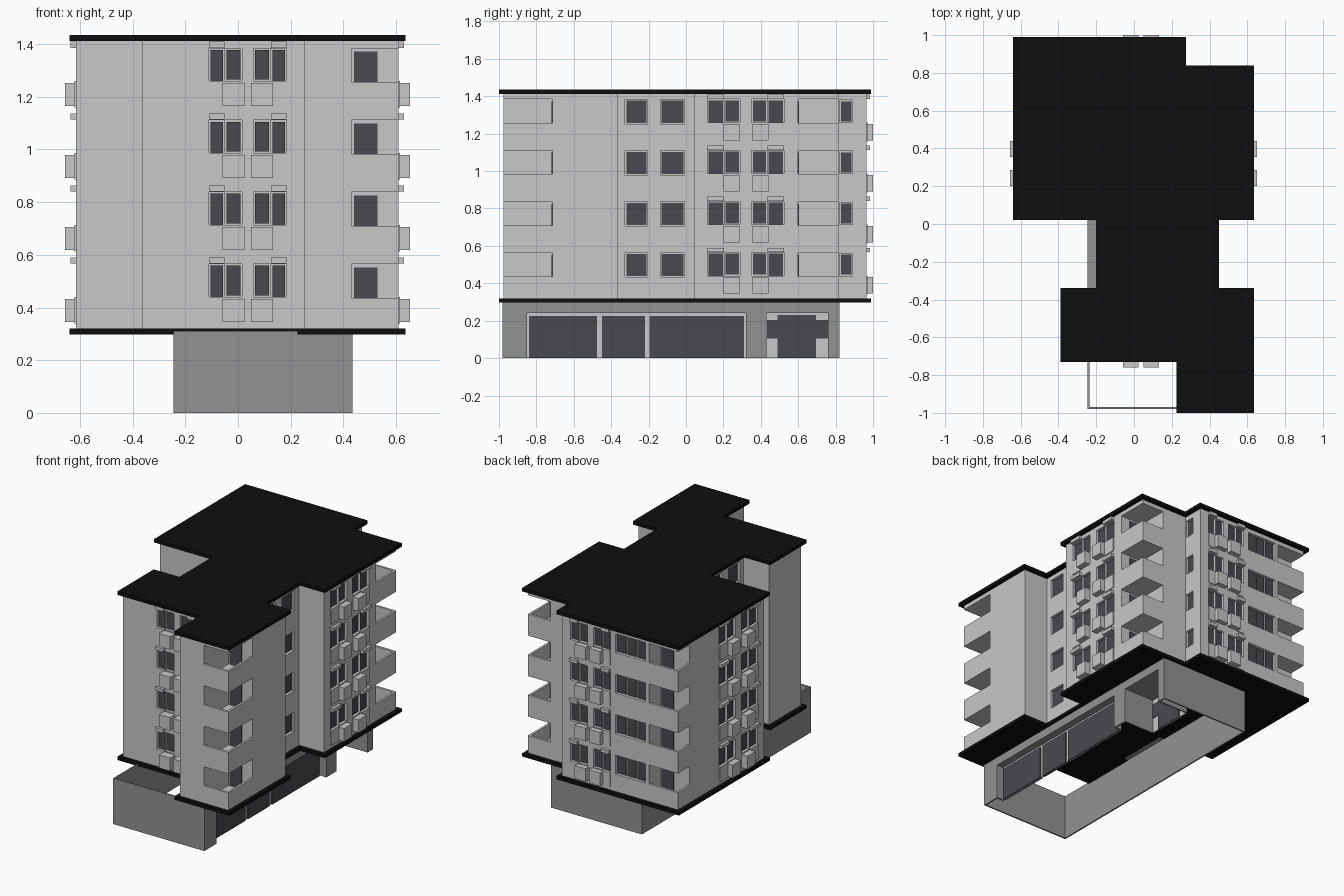
import bpy, bmesh

if "Cube" in bpy.data.objects:
    bpy.data.objects.remove(bpy.data.objects["Cube"])

def material(name, rgb):
    m = bpy.data.materials.new(name)
    m.diffuse_color = (*rgb, 1)
    m.use_nodes = True
    m.node_tree.nodes["Principled BSDF"].inputs["Base Color"].default_value = m.diffuse_color
    return m

WALL = material("light grey render", (0.58, 0.58, 0.58))
BASE = material("mid grey base", (0.29, 0.29, 0.29))
GLASS = material("dark glass", (0.068, 0.066, 0.077))
BLACK = material("black slab", (0.0045, 0.0045, 0.0045))

# Plan outline of the upper storeys; slabs overhang the walls by O
O = 0.025
PLAN = [(-0.615, 0.045), (-0.175, 0.045), (-0.175, -0.365), (-0.365, -0.365),
        (-0.365, -0.705), (0.25, -0.705), (0.25, -0.975), (0.61, -0.975),
        (0.61, -0.365), (0.425, -0.365), (0.425, 0.045), (0.61, 0.045),
        (0.61, 0.815), (0.25, 0.815), (0.25, 0.965), (-0.615, 0.965)]
FLOORS = [0.273 * i for i in range(4)]

def finish(name, bm, mat):
    bmesh.ops.recalc_face_normals(bm, faces=bm.faces)
    me = bpy.data.meshes.new(name)
    bm.to_mesh(me)
    bm.free()
    me.materials.append(mat)
    ob = bpy.data.objects.new(name, me)
    bpy.context.collection.objects.link(ob)
    return ob

def boxes(name, mat, items):
    """One object from (x0, x1, y0, y1, z0, z1) boxes."""
    bm = bmesh.new()
    for x0, x1, y0, y1, z0, z1 in items:
        vs = bmesh.ops.create_cube(bm, size=1)["verts"]
        for v in vs:
            v.co = ((x0 + x1) / 2 + v.co.x * (x1 - x0),
                    (y0 + y1) / 2 + v.co.y * (y1 - y0),
                    (z0 + z1) / 2 + v.co.z * (z1 - z0))
    return finish(name, bm, mat)

def offset_plan(d):
    """Push the right-angled outline outwards by d."""
    out, n = [], len(PLAN)
    for i, (x, y) in enumerate(PLAN):
        px, py = PLAN[i - 1]
        nx, ny = PLAN[(i + 1) % n]
        sign = lambda a: (a > 1e-6) - (a < -1e-6)
        # outward normal of a counter-clockwise edge is (dy, -dx)
        ox = sign(y - py) + sign(ny - y)
        oy = -sign(x - px) - sign(nx - x)
        out.append((x + ox * d, y + oy * d))
    return out

def prism(name, mat, pts, z0, z1):
    bm = bmesh.new()
    f = bm.faces.new([bm.verts.new((x, y, z0)) for x, y in pts])
    ext = bmesh.ops.extrude_face_region(bm, geom=[f])["geom"]
    for v in ext:
        if isinstance(v, bmesh.types.BMVert):
            v.co.z = z1
    return finish(name, bm, mat)

# Walls: axis of the normal, plane position, outward sign
FRONT, BACK = ("y", -0.705, -1), ("y", 0.965, 1)
RIGHT, LEFT = ("x", 0.61, 1), ("x", -0.615, -1)
MID_R, MID_L, NOTCH = ("x", 0.425, 1), ("x", -0.175, -1), ("x", 0.25, 1)

def on_wall(wall, u0, u1, d0, d1, z0, z1):
    """Box on a wall: u along it, d outwards from it."""
    axis, p, s = wall
    a, b = sorted((p + s * d0, p + s * d1))
    u0, u1 = sorted((u0, u1))
    return (a, b, u0, u1, z0, z1) if axis == "x" else (u0, u1, a, b, z0, z1)

cuts, pockets, glass, units, hoods, panels = [], [], [], [], [], []

def window(wall, u0, u1, z0, z1, panes=1):
    cuts.append(on_wall(wall, u0, u1, -0.02, 0.03, z0, z1))
    w = (u1 - u0) / panes
    for k in range(panes):
        a = u0 + k * w
        glass.append(on_wall(wall, a + 0.006, a + w - 0.006, -0.025, -0.013,
                             z0 + 0.006, z1 - 0.006))

def window_pair(wall, c, win, door, unit, depth, h):
    """Mirrored pair: window over a cooling unit, beside a tall hooded door."""
    for s in (-1, 1):
        a, b = sorted((c + s * win[0], c + s * win[1]))
        window(wall, a, b, h + 0.44, h + 0.565)
        a, b = sorted((c + s * door[0], c + s * door[1]))
        window(wall, a, b, h + 0.34, h + 0.565)
        panels.append(on_wall(wall, a, b, -0.022, 0.005, h + 0.34, h + 0.44))
        hoods.append(on_wall(wall, a, b, -0.005, 0.02, h + 0.567, h + 0.59))
        units.append(on_wall(wall, c + s * unit[0], c + s * unit[1], -0.005, depth,
                             h + 0.345, h + 0.433))

def loggia(x_in, x_out, y_in, y_out, h):
    """Open corner balcony: open band above a thin parapet."""
    sx, sy = (1 if x_out > x_in else -1), (1 if y_out > y_in else -1)
    bx, by = x_out + sx * 0.05, y_out + sy * 0.05
    cuts.append((min(x_in, bx), max(x_in, bx), min(y_in, by), max(y_in, by),
                 h + 0.437, h + 0.565))
    px, py = x_out - sx * 0.015, y_out - sy * 0.015
    pockets.append((min(x_in, px), max(x_in, px), min(y_in, py), max(y_in, py),
                    h + 0.34, h + 0.5))
    g = sorted((x_in + sx * 0.01, x_in + sx * 0.1))
    glass.append((*g, *sorted((y_in - sy * 0.01, y_in + sy * 0.005)), h + 0.345, h + 0.552))

for h in FLOORS:
    for w in (FRONT, BACK):
        window_pair(w, 0.037, (0.022, 0.086), (0.088, 0.148), (0.012, 0.095),
                    0.055 if w is FRONT else 0.035, h)
    for w in (RIGHT, LEFT):
        window_pair(w, 0.32, (0.031, 0.114), (0.116, 0.205), (0.035, 0.12), 0.042, h)
    for w in (MID_R, MID_L):
        window(w, -0.325, -0.205, h + 0.433, h + 0.563)
        window(w, -0.137, -0.008, h + 0.433, h + 0.563)
    window(NOTCH, 0.822, 0.89, h + 0.44, h + 0.56)
    window(BACK, -0.375, -0.15, h + 0.437, h + 0.565, 3)
    loggia(0.43, 0.61, -0.715, -0.975, h)
    loggia(0.44, 0.61, 0.60, 0.815, h)
    loggia(-0.40, -0.615, 0.84, 0.965, h)

# Upper walls with window recesses and corner loggias cut in
walls = prism("upper_walls", WALL, PLAN, 0.31, 1.42)
for name, items in (("opening_cutter", cuts), ("loggia_cutter", pockets)):
    cutter = boxes(name, WALL, items)
    cutter.hide_render = True
    cutter.hide_viewport = True
    cutter.display_type = 'WIRE'
    mod = walls.modifiers.new(name, 'BOOLEAN')
    mod.operation, mod.solver, mod.object = 'DIFFERENCE', 'EXACT', cutter
    mod.use_self = True
bpy.context.view_layer.update()
baked = bpy.data.meshes.new_from_object(
    walls.evaluated_get(bpy.context.evaluated_depsgraph_get()))
walls.modifiers.clear()
walls.data = baked
for name in ("opening_cutter", "loggia_cutter"):
    bpy.data.objects.remove(bpy.data.objects[name])

boxes("window_glass", GLASS, glass)
boxes("cooling_units", WALL, units)
boxes("door_hoods", WALL, hoods)
boxes("door_balustrades", WALL, panels)

# Floor and roof slabs
prism("roof_slab", BLACK, offset_plan(O), 1.412, 1.435)
prism("floor_slab", BLACK, offset_plan(O), 0.298, 0.32)

# Ground floor: thin open-topped shell with two recesses on the right
T, X0, X1, Y0, Y1, H = 0.01, -0.245, 0.435, -0.98, 0.82, 0.31
boxes("ground_walls", BASE, [
    (X0, X1, Y0, Y0 + T, 0, H), (X0, X1, Y1 - T, Y1, 0, H), (X0, X0 + T, Y0, Y1, 0, H),
    (X1 - T, X1, Y0, -0.85, 0, H), (X1 - T, X1, 0.32, 0.43, 0, H),
    (X1 - T, X1, 0.76, Y1, 0, H), (X1 - T, X1, Y0, Y1, 0.24, H),
    (0.38, X1, -0.86, -0.85, 0, 0.25), (0.38, X1, 0.32, 0.33, 0, 0.25),
    (0.38, X1, -0.85, 0.32, 0.24, 0.25),
    (0.2, X1, 0.42, 0.43, 0, 0.25), (0.2, X1, 0.76, 0.77, 0, 0.25),
    (0.2, X1, 0.43, 0.76, 0.24, 0.25)])
boxes("ground_ledge", BASE, [(X0, -0.17, -0.37, 0.05, 0.3, H)])
boxes("recess_walls", WALL, [(0.375, 0.383, -0.85, 0.32, 0, 0.24),
                             (0.195, 0.203, 0.43, 0.76, 0, 0.24)])
boxes("shop_glass", GLASS, [(0.37, 0.39, a, b, 0, 0.225) for a, b in
                            ((-0.84, -0.475), (-0.45, -0.22), (-0.195, 0.31))])
boxes("entrance_glass", GLASS, [(0.19, 0.209, 0.49, 0.695, 0, 0.23),
                                (0.19, 0.208, 0.432, 0.49, 0.105, 0.205),
                                (0.19, 0.208, 0.695, 0.758, 0.105, 0.205)])
